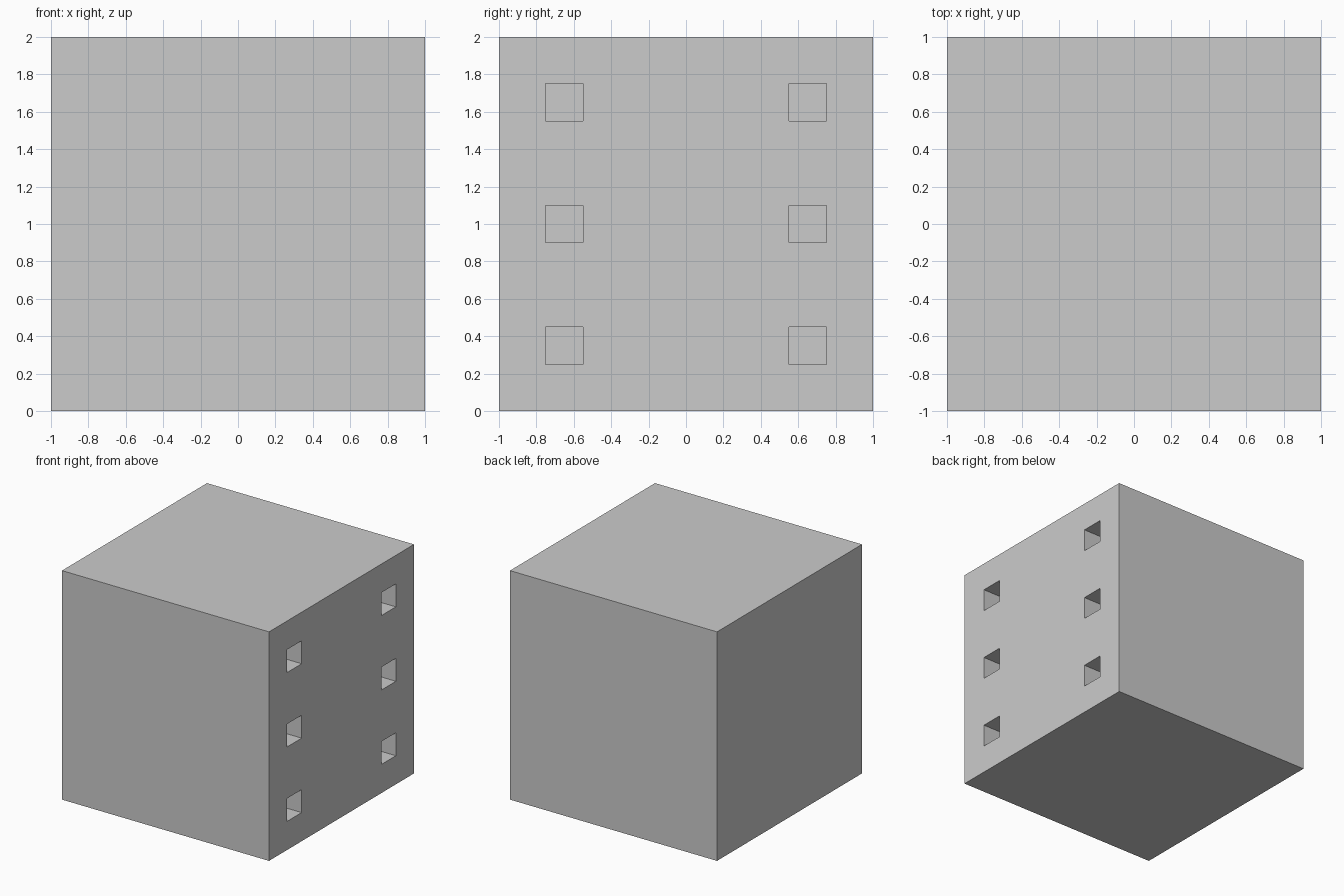
import bpy

if "Cube" in bpy.data.objects:
    bpy.data.objects.remove(bpy.data.objects["Cube"])


def box(name, size, location):
    bpy.ops.mesh.primitive_cube_add(size=1, location=location)
    obj = bpy.context.object
    obj.name = name
    obj.scale = size
    bpy.ops.object.transform_apply(location=False, rotation=False, scale=True)
    return obj


# Solid cube body
body = box("cube_body", (2, 2, 2), (0, 0, 1))

# Six square pockets sunk into the right face
PIP, DEPTH = 0.2, 0.2
for y in (-0.65, 0.65):
    for z in (0.35, 1.0, 1.65):
        cutter = box("pocket_cutter", (2 * DEPTH, PIP, PIP), (1, y, z))
        cutter.hide_render = True
        cut = body.modifiers.new("pocket", 'BOOLEAN')
        cut.operation = 'DIFFERENCE'
        cut.solver = 'EXACT'
        cut.object = cutter
        bpy.context.view_layer.objects.active = body
        bpy.ops.object.modifier_apply(modifier=cut.name)
        bpy.data.objects.remove(cutter)
